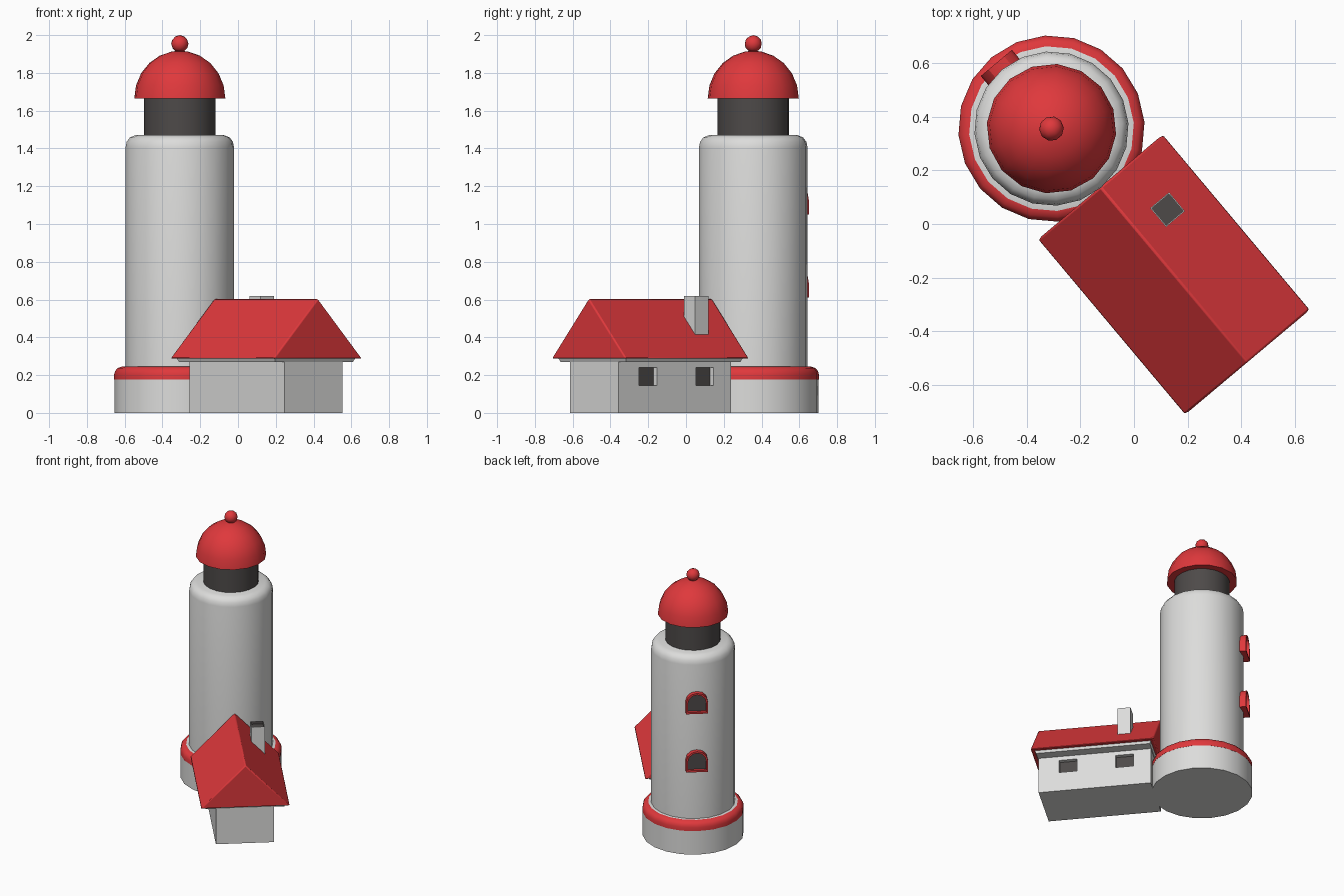
import bpy, bmesh, math
from mathutils import Matrix, Vector

if "Cube" in bpy.data.objects:
    bpy.data.objects.remove(bpy.data.objects["Cube"])

# Local frame: tower on the z axis, house along +x; whole model turned 50 degrees
PLACE = Matrix.Translation((-0.308, 0.356, 0)) @ Matrix.Rotation(math.radians(-50), 4, 'Z')
SIDES = 20


def material(name, rgb):
    m = bpy.data.materials.new(name)
    m.diffuse_color = (*rgb, 1)
    m.use_nodes = True
    m.node_tree.nodes["Principled BSDF"].inputs["Base Color"].default_value = m.diffuse_color
    return m


WHITE = material("white_plaster", (0.72, 0.72, 0.71))
RED = material("red_paint", (0.74, 0.04, 0.045))
DARK = material("dark_glass", (0.075, 0.068, 0.066))


def finish(name, bm, mats, angle=30, bevel=0):
    bmesh.ops.recalc_face_normals(bm, faces=bm.faces)
    me = bpy.data.meshes.new(name)
    bm.to_mesh(me)
    bm.free()
    ob = bpy.data.objects.new(name, me)
    bpy.context.collection.objects.link(ob)
    for m in mats:
        me.materials.append(m)
    ob.matrix_world = PLACE
    if bevel:
        mod = ob.modifiers.new("Bevel", 'BEVEL')
        mod.width, mod.segments = bevel, 2
    bpy.ops.object.select_all(action='DESELECT')
    ob.select_set(True)
    bpy.context.view_layer.objects.active = ob
    bpy.ops.object.shade_smooth_by_angle(angle=math.radians(angle))
    return ob


def lathe(name, profile, mats, sides=SIDES, rule=None, angle=30):
    """Turn (radius, z) points into a closed round solid."""
    bm = bmesh.new()
    rings = [[bm.verts.new((r * math.cos(2 * math.pi * i / sides),
                            r * math.sin(2 * math.pi * i / sides), z))
              for i in range(sides)] for r, z in profile]
    for a, b in zip(rings, rings[1:]):
        for i in range(sides):
            j = (i + 1) % sides
            bm.faces.new((a[i], a[j], b[j], b[i]))
    bm.faces.new(rings[0][::-1])
    bm.faces.new(rings[-1])
    if rule:
        for f in bm.faces:
            f.material_index = rule(f.calc_center_median())
    return finish(name, bm, mats, angle)


def box(bm, x0, x1, y0, y1, z0, z1):
    m = (Matrix.Translation(((x0 + x1) / 2, (y0 + y1) / 2, (z0 + z1) / 2))
         @ Matrix.Diagonal((x1 - x0, y1 - y0, z1 - z0, 1)))
    return bmesh.ops.create_cube(bm, size=1, matrix=m)['verts']


# Tower: base, red band, shaft, lantern, dome, knob
lathe("tower_base", [(0.347, 0), (0.347, 0.18)], [WHITE])
lathe("base_band", [(0.348, 0.178), (0.348, 0.205), (0.343, 0.222), (0.331, 0.237),
                    (0.308, 0.245), (0.27, 0.245)], [RED, WHITE],
      rule=lambda c: int(c.z > 0.2445), angle=40)
lathe("tower_shaft", [(0.288, 0.2), (0.288, 1.405), (0.282, 1.435), (0.265, 1.458),
                      (0.235, 1.47)], [WHITE], angle=40)
lathe("lantern_room", [(0.19, 1.46), (0.19, 1.67)], [DARK])
dome = [(0.242 * math.cos(a), 1.665 + 0.252 * math.sin(a))
        for a in (math.radians(16 * i) for i in range(6))]
lathe("dome_roof", dome + [(0.004, 1.917)], [RED], sides=16, angle=40)
bm = bmesh.new()
bmesh.ops.create_icosphere(bm, subdivisions=2, radius=0.046,
                           matrix=Matrix.Translation((0, 0, 1.954)))
finish("dome_knob", bm, [RED], 50)


# Arched tower windows facing away from the house
def arch(bm, x, z0, inset):
    w = 0.076 - inset
    pts = [(-w, z0 + inset), (w, z0 + inset)]
    pts += [(w * math.cos(t), z0 + 0.08 + w * math.sin(t))
            for t in (math.pi * i / 6 for i in range(7))]
    return [bm.verts.new((x, y, z)) for y, z in pts]


for label, z0 in (("lower", 0.61), ("upper", 1.05)):
    bm = bmesh.new()
    loops = [arch(bm, -0.25, z0, 0), arch(bm, -0.32, z0, 0),
             arch(bm, -0.32, z0, 0.013), arch(bm, -0.298, z0, 0.013)]
    for a, b in zip(loops, loops[1:]):
        for i in range(len(a)):
            j = (i + 1) % len(a)
            bm.faces.new((a[i], a[j], b[j], b[i]))
    bm.faces.new(loops[-1]).material_index = 1
    finish(label + "_tower_window", bm, [RED, DARK])

# House walls with two recessed windows on the +y side
bm = bmesh.new()
box(bm, 0.32, 1.10, -0.2, 0.2, 0, 0.275)
spans = [(0.441, 0.565), (0.833, 0.957)]
cuts = [((x, 0, 0), (1, 0, 0)) for s in spans for x in s]
cuts += [((0, 0, z), (0, 0, 1)) for z in (0.145, 0.24)]
for co, no in cuts:
    bmesh.ops.bisect_plane(bm, geom=bm.verts[:] + bm.edges[:] + bm.faces[:],
                           plane_co=co, plane_no=no)
bm.normal_update()
panes = []
for f in bm.faces:
    c = f.calc_center_median()
    if f.normal.y > 0.9 and 0.145 < c.z < 0.24 and any(a < c.x < b for a, b in spans):
        panes.append(f)
panes = bmesh.ops.extrude_discrete_faces(bm, faces=panes)['faces']
for f in panes:
    f.material_index = 1
    bmesh.ops.translate(bm, verts=f.verts[:], vec=(0, -0.03, 0))
finish("house_walls", bm, [WHITE, DARK])

# Pale eave board, narrower at its underside
bm = bmesh.new()
for v in box(bm, 0.305, 1.115, -0.28, 0.28, 0.27, 0.294):
    if v.co.z < 0.28:
        v.co.x += 0.01 if v.co.x < 0.7 else -0.01
        v.co.y *= 0.965
finish("eave_board", bm, [WHITE])

# Gabled roof: triangular section extruded along the house
bm = bmesh.new()
tri = [bm.verts.new((0.284, y, z)) for y, z in ((-0.306, 0.288), (0.306, 0.288), (0, 0.605))]
end = bmesh.ops.extrude_face_region(bm, geom=[bm.faces.new(tri)])['geom']
bmesh.ops.translate(bm, verts=[g for g in end if isinstance(g, bmesh.types.BMVert)],
                    vec=(0.854, 0, 0))
# close the starting end if the extrusion left it open
if any(e.is_boundary for e in bm.edges):
    bmesh.ops.holes_fill(bm, edges=[e for e in bm.edges if e.is_boundary])
finish("house_roof", bm, [RED], angle=50, bevel=0.008)

# Chimney with a sunk dark flue
bm = bmesh.new()
box(bm, 0.464, 0.556, 0.0915, 0.1835, 0.36, 0.62)
bm.normal_update()
top = max(bm.faces, key=lambda f: f.calc_center_median().z)
bmesh.ops.inset_region(bm, faces=[top], thickness=0.006)
top.material_index = 1
flue = bmesh.ops.extrude_discrete_faces(bm, faces=[top])['faces'][0]
bmesh.ops.translate(bm, verts=flue.verts[:], vec=(0, 0, -0.02))
finish("chimney", bm, [WHITE, DARK])
